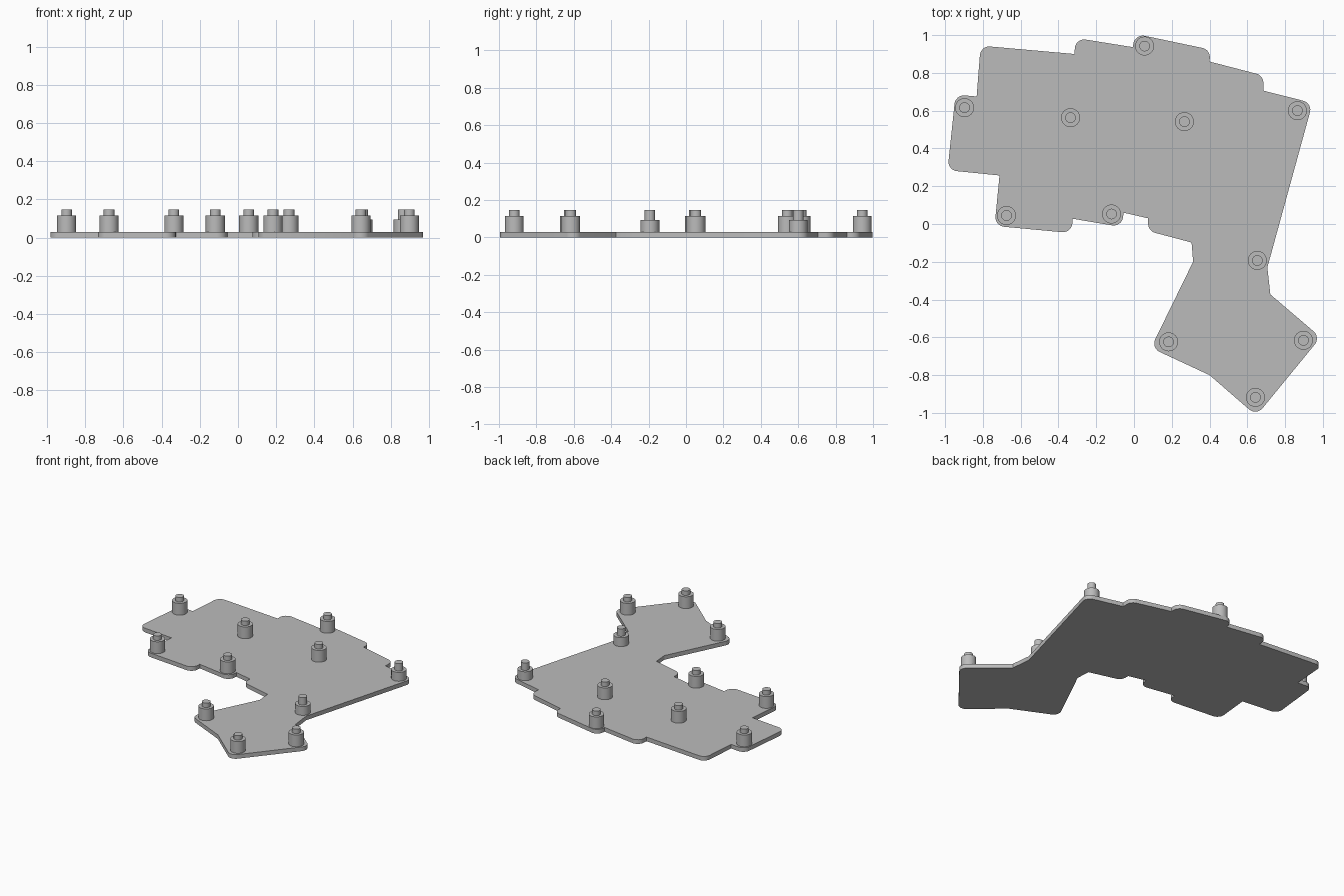
import bpy
import bmesh
from math import tan
from mathutils import Matrix, Vector

default_cube = bpy.data.objects.get("Cube")
if default_cube:
    bpy.data.objects.remove(default_cube, do_unlink=True)

PLATE_TOP = 0.03
PIN_TOP = 0.147
BODY_RADIUS = 0.05
PIN_RADIUS = 0.028
SIDES = 32
ROUND = 0.05   # fillet radius of rounded corners
SHARP = 0.0

grey = bpy.data.materials.new("plain grey")
grey.use_nodes = True
grey.diffuse_color = (0.5, 0.5, 0.5, 1)
grey.node_tree.nodes["Principled BSDF"].inputs["Base Color"].default_value = (0.5, 0.5, 0.5, 1)


def make_object(name, bm):
    """Turn a bmesh into a grey object with sharp edges kept."""
    bmesh.ops.recalc_face_normals(bm, faces=bm.faces)
    mesh = bpy.data.meshes.new(name)
    bm.to_mesh(mesh)
    bm.free()
    mesh.materials.append(grey)
    obj = bpy.data.objects.new(name, mesh)
    bpy.context.collection.objects.link(obj)
    bpy.ops.object.select_all(action="DESELECT")
    obj.select_set(True)
    bpy.context.view_layer.objects.active = obj
    bpy.ops.object.shade_smooth_by_angle()
    return obj


def fillet(corners, steps=8):
    """Replace each rounded corner of a closed outline with a circular arc."""
    outline = []
    for i, (x, y, radius) in enumerate(corners):
        corner = Vector((x, y))
        if not radius:
            outline.append(corner)
            continue
        to_prev = (Vector(corners[i - 1][:2]) - corner).normalized()
        to_next = (Vector(corners[(i + 1) % len(corners)][:2]) - corner).normalized()
        half = to_prev.angle(to_next) / 2
        start = corner + to_prev * (radius / tan(half))
        end = corner + to_next * (radius / tan(half))
        middle = (to_prev + to_next).normalized()
        centre = corner + middle * ((start - corner).length ** 2 + radius ** 2) ** 0.5
        for k in range(steps + 1):
            spoke = (start.lerp(end, k / steps) - centre).normalized()
            outline.append(centre + spoke * radius)
    return outline


# Plate outline, clockwise from the back right-hand corner of the model
corners = [
    (-0.812, 0.944, ROUND), (-0.315, 0.9, SHARP), (-0.31, 0.985, ROUND),
    (-0.005, 0.936, SHARP), (0, 1.008, ROUND), (0.405, 0.923, ROUND),
    (0.4, 0.86, SHARP), (0.685, 0.786, ROUND), (0.685, 0.706, SHARP),
    (0.945, 0.64, ROUND), (0.706, -0.23, SHARP), (0.722, -0.373, SHARP),
    (0.988, -0.6, ROUND), (0.648, -1.015, ROUND), (0.4, -0.8, SHARP),
    (0.09, -0.656, ROUND), (0.313, -0.2, SHARP), (0.305, -0.098, SHARP),
    (0.075, -0.037, ROUND), (0.075, 0.03, SHARP), (-0.055, 0.06, SHARP),
    (-0.064, -0.016, ROUND), (-0.325, 0.028, SHARP), (-0.33, -0.048, ROUND),
    (-0.738, -0.01, ROUND), (-0.712, 0.257, SHARP), (-0.987, 0.285, ROUND),
    (-0.945, 0.685, ROUND), (-0.833, 0.675, SHARP),
]

# Flat plate
bm = bmesh.new()
base = bm.faces.new([bm.verts.new((p.x, p.y, 0)) for p in fillet(corners)])
top = bmesh.ops.extrude_face_region(bm, geom=[base], use_keep_orig=True)["geom"]
bmesh.ops.translate(bm, verts=[v for v in top if isinstance(v, bmesh.types.BMVert)],
                    vec=(0, 0, PLATE_TOP))
make_object("plate", bm)


def cylinder(bm, x, y, radius, bottom, height_top):
    bmesh.ops.create_cone(
        bm, cap_ends=True, segments=SIDES, radius1=radius, radius2=radius,
        depth=height_top - bottom,
        matrix=Matrix.Translation((x, y, (bottom + height_top) / 2)))


def standoff(name, x, y, shoulder):
    """Stepped post: a wide body with a narrow locating pin."""
    bm = bmesh.new()
    cylinder(bm, x, y, BODY_RADIUS, PLATE_TOP - 0.005, shoulder)
    cylinder(bm, x, y, PIN_RADIUS, shoulder - 0.005, PIN_TOP)
    make_object(name, bm)


# Regular posts, then the two with a lower shoulder and longer pin
regular = [(-0.897, 0.616), (-0.336, 0.563), (0.056, 0.942), (0.267, 0.542),
           (-0.675, 0.045), (-0.119, 0.053), (0.183, -0.624),
           (0.897, -0.616), (0.643, -0.918)]
for i, (x, y) in enumerate(regular):
    standoff(f"post_{i + 1}", x, y, 0.115)
for i, (x, y) in enumerate([(0.865, 0.6), (0.653, -0.193)]):
    standoff(f"long_pin_post_{i + 1}", x, y, 0.094)
